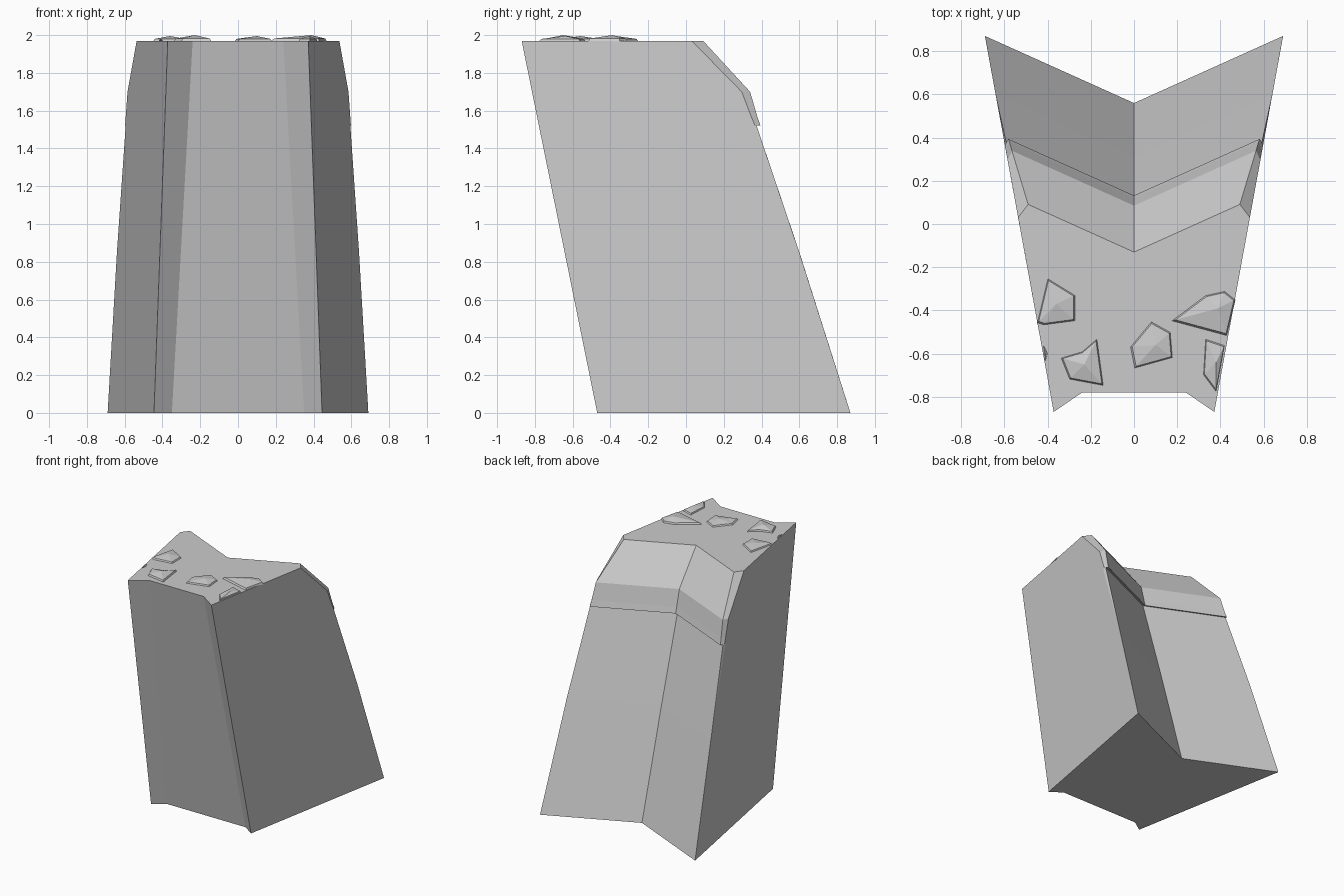
import bpy
import bmesh

default_cube = bpy.data.objects.get("Cube")
if default_cube:
    bpy.data.objects.remove(default_cube, do_unlink=True)

HEIGHT = 1.97
BACK_SLOPE = 0.45


def make_material(name, colour):
    material = bpy.data.materials.new(name)
    material.use_nodes = True
    material.diffuse_color = colour
    material.node_tree.nodes["Principled BSDF"].inputs["Base Color"].default_value = colour
    return material


stone = make_material("grey stone", (0.6, 0.6, 0.6, 1))


def finish(name, bm):
    bmesh.ops.remove_doubles(bm, verts=bm.verts, dist=0.0005)
    bmesh.ops.recalc_face_normals(bm, faces=bm.faces)
    mesh = bpy.data.meshes.new(name)
    bm.to_mesh(mesh)
    bm.free()
    mesh.materials.append(stone)
    obj = bpy.data.objects.new(name, mesh)
    bpy.context.collection.objects.link(obj)
    return obj


def side_x(y):
    """Half width of the vertical, tapering side walls."""
    return 0.531 + 0.183 * y


def section(z, centre_y, inner_x, outer_y):
    """Cross-section: recessed front, tapered sides and a V-shaped back."""
    t = z / HEIGHT
    corner_y = -0.47 - 0.4 * t
    front = (0.35 - 0.11 * t, -0.405 - 0.375 * t)
    right = [front,
             (side_x(corner_y), corner_y),
             (side_x(outer_y), outer_y),
             (inner_x, centre_y + BACK_SLOPE * inner_x)]
    left = [(-x, y) for x, y in reversed(right)]
    return [(x, y, z) for x, y in right + [(0, centre_y)] + left]


def loft(name, sections):
    """Skin a stack of sections, closing both ends around the back centre."""
    bm = bmesh.new()
    rings = [[bm.verts.new(p) for p in ring] for ring in sections]
    count = len(rings[0])
    for low, high in zip(rings, rings[1:]):
        for i in range(count):
            j = (i + 1) % count
            bm.faces.new((low[i], low[j], high[j], high[i]))
    for ring in (rings[0], rings[-1]):
        bm.faces.new(ring)
    return finish(name, bm)


# Pillar: leaning wall, thin overhanging lip, then the bevelled crown
loft("stone_pillar", [
    section(0, 0.56, 0.69, 0.87),
    section(0.85, 0.312, 0.641, 0.6),
    section(1.53, 0.105, 0.59, 0.345),
    section(1.521, 0.132, 0.582, 0.365),
    section(1.57, 0.118, 0.576, 0.345),
    section(1.7, 0.085, 0.565, 0.295),
    section(HEIGHT, -0.13, 0.49, 0.03),
])


def chip(name, outline, peak):
    """Faceted stone flake: a low rim rising to an off-centre peak."""
    bm = bmesh.new()
    px, py, height = peak
    base = [bm.verts.new((x, y, HEIGHT - 0.005)) for x, y in outline]
    rim = [bm.verts.new((x + (px - x) * 0.1, y + (py - y) * 0.1, HEIGHT + height * 0.4))
           for x, y in outline]
    tip = bm.verts.new((px, py, HEIGHT + height))
    for i in range(len(outline)):
        j = (i + 1) % len(outline)
        bm.faces.new((base[i], base[j], rim[j], rim[i]))
        bm.faces.new((rim[i], rim[j], tip))
    bm.faces.new(base)
    finish(name, bm)


# Loose flakes resting on the top
chip("right_back_chip", [(-.45, -.46), (-.4, -.25), (-.27, -.33), (-.27, -.45), (-.42, -.47)],
     (-.36, -.37, .025))
chip("right_front_chip", [(-.34, -.62), (-.24, -.59), (-.17, -.53), (-.14, -.75), (-.3, -.72)],
     (-.23, -.65, .03))
chip("middle_chip", [(0, -.67), (-.02, -.57), (.08, -.45), (.17, -.5), (.18, -.62)],
     (.1, -.56, .025))
chip("left_back_chip", [(.17, -.45), (.33, -.33), (.42, -.31), (.47, -.35), (.43, -.52)],
     (.39, -.39, .03))
chip("left_front_chip", [(.33, -.53), (.42, -.56), (.38, -.78), (.32, -.7)],
     (.38, -.64, .025))
chip("right_edge_chip", [(-.42, -.56), (-.4, -.6), (-.41, -.64)],
     (-.41, -.6, .01))
